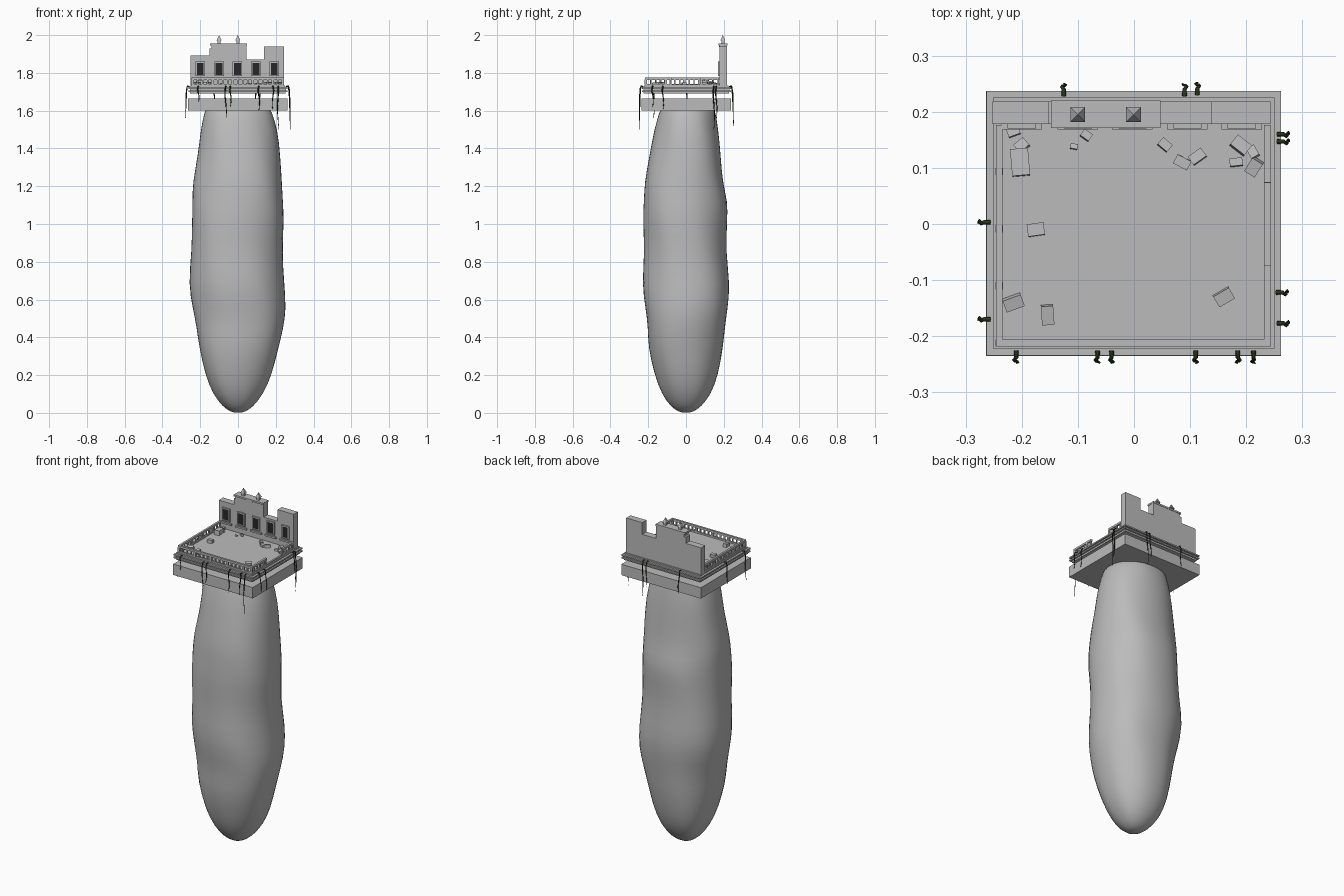
import bpy, bmesh, math, random
from mathutils import Matrix, Vector

if "Cube" in bpy.data.objects:
    bpy.data.objects.remove(bpy.data.objects["Cube"])

random.seed(4)


def material(name, col):
    m = bpy.data.materials.new(name)
    m.diffuse_color = (*col, 1)
    m.use_nodes = True
    m.node_tree.nodes["Principled BSDF"].inputs["Base Color"].default_value = m.diffuse_color
    return m


STONE = material("grey stone", (0.5, 0.5, 0.5))
DARK = material("dark opening", (0.02, 0.02, 0.022))
VINE = material("dark green vine", (0.02, 0.035, 0.012))


def finish(name, bm, mat):
    bmesh.ops.recalc_face_normals(bm, faces=bm.faces)
    me = bpy.data.meshes.new(name)
    bm.to_mesh(me)
    bm.free()
    me.materials.append(mat)
    ob = bpy.data.objects.new(name, me)
    bpy.context.collection.objects.link(ob)
    return ob


def add_box(bm, x0, x1, y0, y1, z0, z1):
    c = ((x0 + x1) / 2, (y0 + y1) / 2, (z0 + z1) / 2)
    m = Matrix.Translation(c) @ Matrix.Diagonal((x1 - x0, y1 - y0, z1 - z0, 1))
    bmesh.ops.create_cube(bm, size=1, matrix=m)


def boxes(name, items, mat=STONE):
    bm = bmesh.new()
    for b in items:
        add_box(bm, *b)
    return finish(name, bm, mat)


# Rock pillar: height, then reach to left, right, front, back
RINGS = [(0.004, .035, .035, .035, .035), (.03, .08, .08, .08, .08),
         (.1, .135, .135, .13, .135), (.2, .175, .18, .168, .172),
         (.35, .208, .218, .203, .198), (.45, .22, .243, .203, .207),
         (.55, .24, .258, .215, .222), (.68, .266, .248, .236, .237),
         (.85, .248, .235, .22, .212), (1.02, .245, .246, .232, .22),
         (1.12, .243, .24, .225, .223), (1.22, .242, .235, .222, .195),
         (1.36, .214, .226, .195, .186), (1.5, .2, .212, .17, .173),
         (1.6, .178, .178, .14, .156), (1.625, .165, .165, .13, .145)]
SEG = 24
bm = bmesh.new()
loops = []
for z, l, r, f, b in RINGS:
    loop = []
    for i in range(SEG):
        a = math.tau * i / SEG
        c, s = math.cos(a), math.sin(a)
        # slightly squared oval with gentle lumps between the main directions
        p = 0.9
        x = math.copysign(abs(c) ** p, c) * (r if c > 0 else l)
        y = math.copysign(abs(s) ** p, s) * (b if s > 0 else f)
        k = 1 + .035 * math.sin(2 * a) ** 2 * math.sin(9 * z + 3 * a)
        loop.append(bm.verts.new((x * k, y * k, z)))
    loops.append(loop)
for lo, hi in zip(loops, loops[1:]):
    for i in range(SEG):
        j = (i + 1) % SEG
        bm.faces.new((lo[i], lo[j], hi[j], hi[i]))
tip = bm.verts.new((0, 0, 0))
for i in range(SEG):
    bm.faces.new((loops[0][(i + 1) % SEG], loops[0][i], tip))
bm.faces.new(loops[-1])
rock = finish("rock_pillar", bm, STONE)
for p in rock.data.polygons:
    p.use_smooth = True
sub = rock.modifiers.new("smooth", "SUBSURF")
sub.levels = sub.render_levels = 1

# Base slab and the stepped terrace above it
boxes("base_slab", [(-.264, .262, -.235, .237, 1.6, 1.665)])
steps = [(.252, 1.69, 1.7), (.262, 1.7, 1.708), (.254, 1.708, 1.716), (.262, 1.716, 1.724), (.25, 1.724, 1.732)]
boxes("terrace_mouldings", [(-w - .001, w, -w + .028, w - .025, a, b) for w, a, b in steps])

# Balustrade: broken on the right side
L, R, F, B = -.24, .238, -.212, .17
runs = [((L, F), (R, F)), ((L, F), (L, B)), ((R, F), (R, -.08)), ((R, .08), (R, B))]
items = []
for (xa, ya), (xb, yb) in runs:
    for half, z0, z1 in ((.005, 1.73, 1.741), (.006, 1.763, 1.775)):
        items.append((xa - half, xb + half, ya - half, yb + half, z0, z1))
    n = round(max(xb - xa, yb - ya) / .026)
    for i in range(n + 1):
        x, y = xa + (xb - xa) * i / n, ya + (yb - ya) * i / n
        h = .0065 if i % 4 == 0 else .0035
        items.append((x - h, x + h, y - h, y + h, 1.738, 1.766))
boxes("balustrade", items)
boxes("broken_rail_kerb", [(.233, .243, -.08, .08, 1.73, 1.738)])

# Ruined facade: stepped outline with a flat back
outline = [(-.252, 1.73), (.243, 1.73), (.243, 1.94), (.137, 1.94), (.137, 1.87),
           (.045, 1.87), (.045, 1.948), (-.14, 1.948), (-.14, 1.93),
           (-.152, 1.93), (-.152, 1.893), (-.252, 1.893)]
bm = bmesh.new()
face = bm.faces.new([bm.verts.new((x, .178, z)) for x, z in outline])
ext = bmesh.ops.extrude_face_region(bm, geom=[face])
bmesh.ops.translate(bm, vec=(0, .04, 0), verts=[v for v in ext["geom"] if isinstance(v, bmesh.types.BMVert)])
finish("facade_wall", bm, STONE)
boxes("facade_cornice", [(-.148, -.051, .171, .22, 1.946, 1.956),
                         (-.051, .047, .171, .22, 1.946, 1.956),
                         (-.07, -.03, .174, .18, 1.938, 1.946)])

# Windows: raised frames, sills and dark panels
frames, panes = [], []
for x in (-.2, -.1, -.003, .095, .192):
    z0, z1, w = 1.783, 1.86, .025
    frames += [(x - w, x - w + .007, .17, .18, z0, z1), (x + w - .007, x + w, .17, .18, z0, z1),
               (x - w, x + w, .17, .18, z1 - .007, z1), (x - w, x + w, .17, .18, z0, z0 + .007),
               (x - .036, x + .036, .168, .18, 1.765, 1.775)]
    panes.append((x - w + .006, x + w - .006, .174, .179, z0 + .006, z1 - .006))
boxes("window_frames", frames)
boxes("window_openings", panes, DARK)

# Finials with four-sided points
bm = bmesh.new()
for x in (-.1, -.001):
    add_box(bm, x - .008, x + .008, .187, .203, 1.955, 1.972)
    m = Matrix.Translation((x, .195, 1.986)) @ Matrix.Rotation(math.pi / 4, 4, "Z")
    bmesh.ops.create_cone(bm, cap_ends=True, segments=4, radius1=.0185, radius2=.0005, depth=.028, matrix=m)
finish("finials", bm, STONE)

# Fallen blocks: x, y, length, width, turn in degrees
BLOCKS = [(-.215, .165, .022, .016, 20), (-.2, .14, .022, .018, 40), (-.203, .11, .032, .048, 5),
          (-.085, .158, .018, .014, -35), (-.107, .138, .013, .009, -10), (-.175, -.01, .03, .022, 8),
          (-.215, -.14, .034, .022, 20), (-.154, -.162, .022, .034, 4), (.16, -.13, .032, .022, 30),
          (.055, .141, .022, .016, -40), (.086, .11, .028, .018, -28), (.113, .12, .028, .018, 35),
          (.19, .14, .032, .022, -38), (.212, .128, .016, .02, 30), (.182, .11, .023, .014, 6),
          (.214, .102, .022, .028, -32)]
bm = bmesh.new()
for x, y, a, b, turn in BLOCKS:
    h = min(a, b) * .9
    m = (Matrix.Translation((x, y, 1.73 + h * .5)) @ Matrix.Rotation(math.radians(turn), 4, "Z")
         @ Matrix.Rotation(random.uniform(-.25, .25), 4, "X") @ Matrix.Diagonal((a, b, h, 1)))
    bmesh.ops.create_cube(bm, size=1, matrix=m)
finish("fallen_blocks", bm, STONE)

# Hanging vines: x, y at the edge and height of the tip
VINES = [(-.21, -.238, 1.65), (-.065, -.238, 1.565), (-.04, -.238, 1.62), (.11, -.238, 1.6),
         (.185, -.238, 1.605), (.213, -.238, 1.5), (.265, -.122, 1.61), (.267, -.177, 1.62),
         (.267, .147, 1.5), (.267, .16, 1.55), (-.125, .24, 1.6), (.09, .24, 1.58),
         (.113, .242, 1.52), (-.268, .003, 1.6), (-.268, -.17, 1.56)]
cu = bpy.data.curves.new("hanging_vines", "CURVE")
cu.dimensions = "3D"
cu.bevel_depth = .0038
cu.bevel_resolution = 0
cu.use_fill_caps = True
for x, y, tip_z in VINES:
    side = Vector((math.copysign(1, x), 0, 0)) if abs(x) > .25 else Vector((0, math.copysign(1, y), 0))
    along = Vector((-side.y, side.x, 0))
    edge = Vector((x, y, 0))
    pts = [edge - side * .012 + Vector((0, 0, 1.727)), edge + Vector((0, 0, 1.73))]
    for i in range(1, 8):
        t = i / 7
        sway = .004 * math.sin(5 * t + x * 40)
        pts.append(edge + side * (.004 + .006 * t) + along * sway + Vector((0, 0, 1.725 + (tip_z - 1.725) * t)))
    sp = cu.splines.new("POLY")
    sp.points.add(len(pts) - 1)
    for i, p in enumerate(pts):
        sp.points[i].co = (*p, 1)
        sp.points[i].radius = 1.1 - .75 * i / (len(pts) - 1)
cu.materials.append(VINE)
bpy.context.collection.objects.link(bpy.data.objects.new("hanging_vines", cu))
